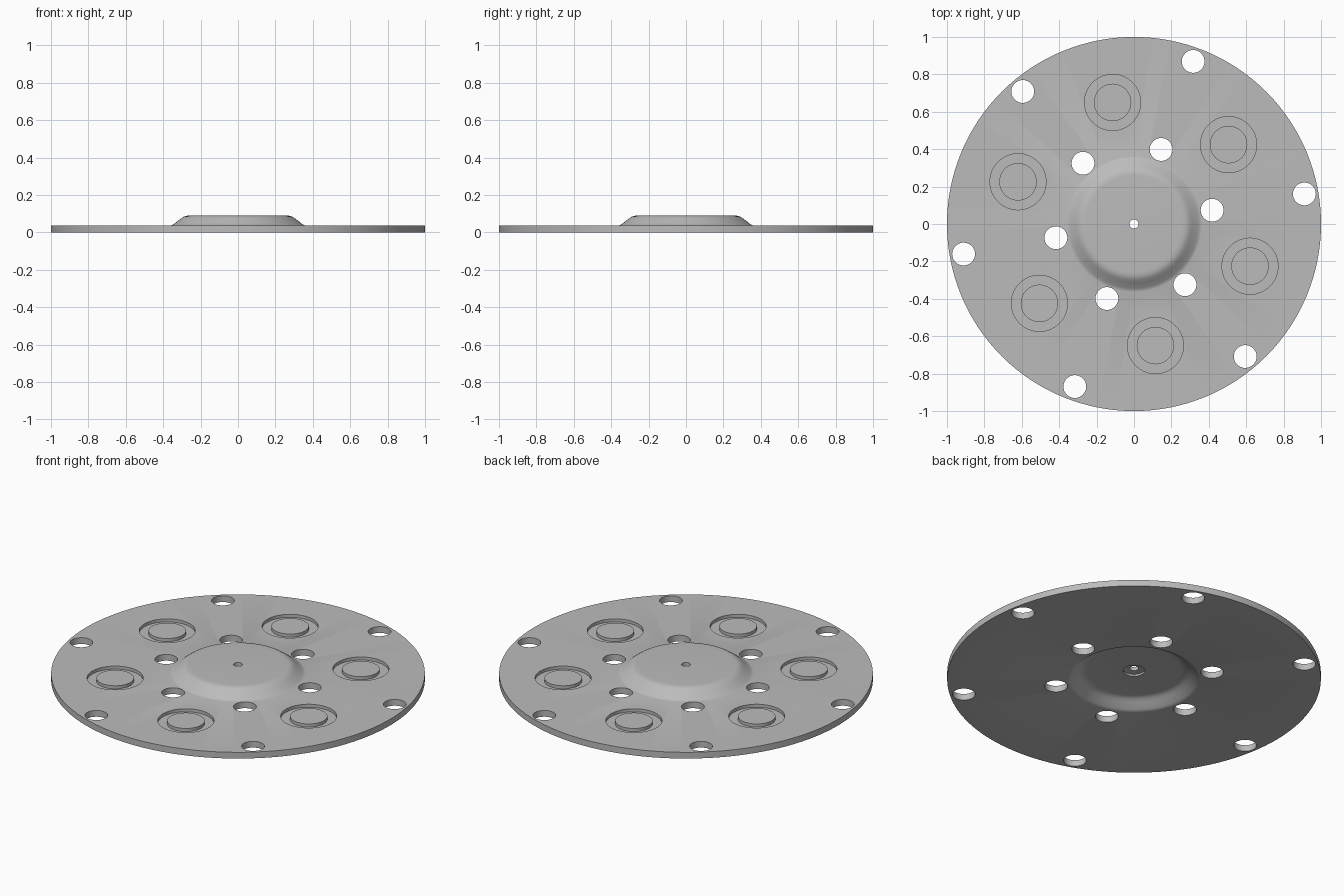
import bpy, bmesh, math
from mathutils import Matrix, Vector

cube = bpy.data.objects.get("Cube")
if cube:
    bpy.data.objects.remove(cube, do_unlink=True)

THICK = 0.037


def make_object(name, bm):
    bmesh.ops.recalc_face_normals(bm, faces=bm.faces)
    mesh = bpy.data.meshes.new(name)
    bm.to_mesh(mesh)
    bm.free()
    obj = bpy.data.objects.new(name, mesh)
    bpy.context.collection.objects.link(obj)
    return obj


def lathe(bm, profile, steps, centre=(0, 0, 0)):
    """Spin a closed (radius, height) profile about a vertical axis."""
    c = Vector(centre)
    verts = [bm.verts.new(c + Vector((r, 0, z))) for r, z in profile]
    edges = [bm.edges.new((verts[i - 1], verts[i])) for i in range(len(verts))]
    bmesh.ops.spin(bm, geom=verts + edges, cent=c, axis=(0, 0, 1),
                   angle=math.tau, steps=steps, use_merge=True)


def around(radius, start):
    """Six evenly spaced points on a circle."""
    for i in range(6):
        a = math.radians(start + 60 * i)
        yield Vector((radius * math.cos(a), radius * math.sin(a), 0))


# Pressed disc: the dome curve is repeated lower down for the hollow underside
dome = [(0.362, 0), (0.354, 0.002), (0.343, 0.008), (0.315, 0.030),
        (0.300, 0.041), (0.288, 0.048), (0.274, 0.052), (0.258, 0.053)]
upper = [(r, z + THICK) for r, z in dome]
lower = [(r - 0.008, z) for r, z in reversed(dome)]
centre_hole = [(0.024, 0.09), (0.024, 0.068), (0.058, 0.064), (0.058, 0.053)]
bm = bmesh.new()
lathe(bm, [(1, 0), (1, THICK)] + upper + centre_hole + lower, 128)
disc = make_object("pressed_disc", bm)

# Cutter for the through holes, an outer and an inner circle of six
bm = bmesh.new()
for radius in (0.925, 0.424):
    for p in around(radius, 10):
        bmesh.ops.create_cone(bm, cap_ends=True, segments=48, radius1=0.061,
                              radius2=0.061, depth=0.3,
                              matrix=Matrix.Translation(p))
holes = make_object("hole_cutter", bm)

# Cutter for the ring grooves in the top face
bm = bmesh.new()
floor = THICK - 0.018
for p in around(0.66, 40):
    lathe(bm, [(0.1, floor), (0.15, floor), (0.15, 0.1), (0.1, 0.1)], 64, p)
grooves = make_object("groove_cutter", bm)

bpy.ops.object.select_all(action='DESELECT')
bpy.context.view_layer.objects.active = disc
disc.select_set(True)
for cutter in (holes, grooves):
    cutter.hide_render = True
    mod = disc.modifiers.new(cutter.name, 'BOOLEAN')
    mod.operation = 'DIFFERENCE'
    mod.solver = 'EXACT'
    mod.object = cutter
    bpy.ops.object.modifier_apply(modifier=mod.name)
    bpy.data.objects.remove(cutter, do_unlink=True)

# Plain grey metal
grey = bpy.data.materials.new("grey_metal")
grey.use_nodes = True
colour = (0.5, 0.5, 0.5, 1)
grey.diffuse_color = colour
grey.node_tree.nodes["Principled BSDF"].inputs["Base Color"].default_value = colour
disc.data.materials.clear()
disc.data.materials.append(grey)

bpy.ops.object.shade_smooth_by_angle(angle=math.radians(30))
